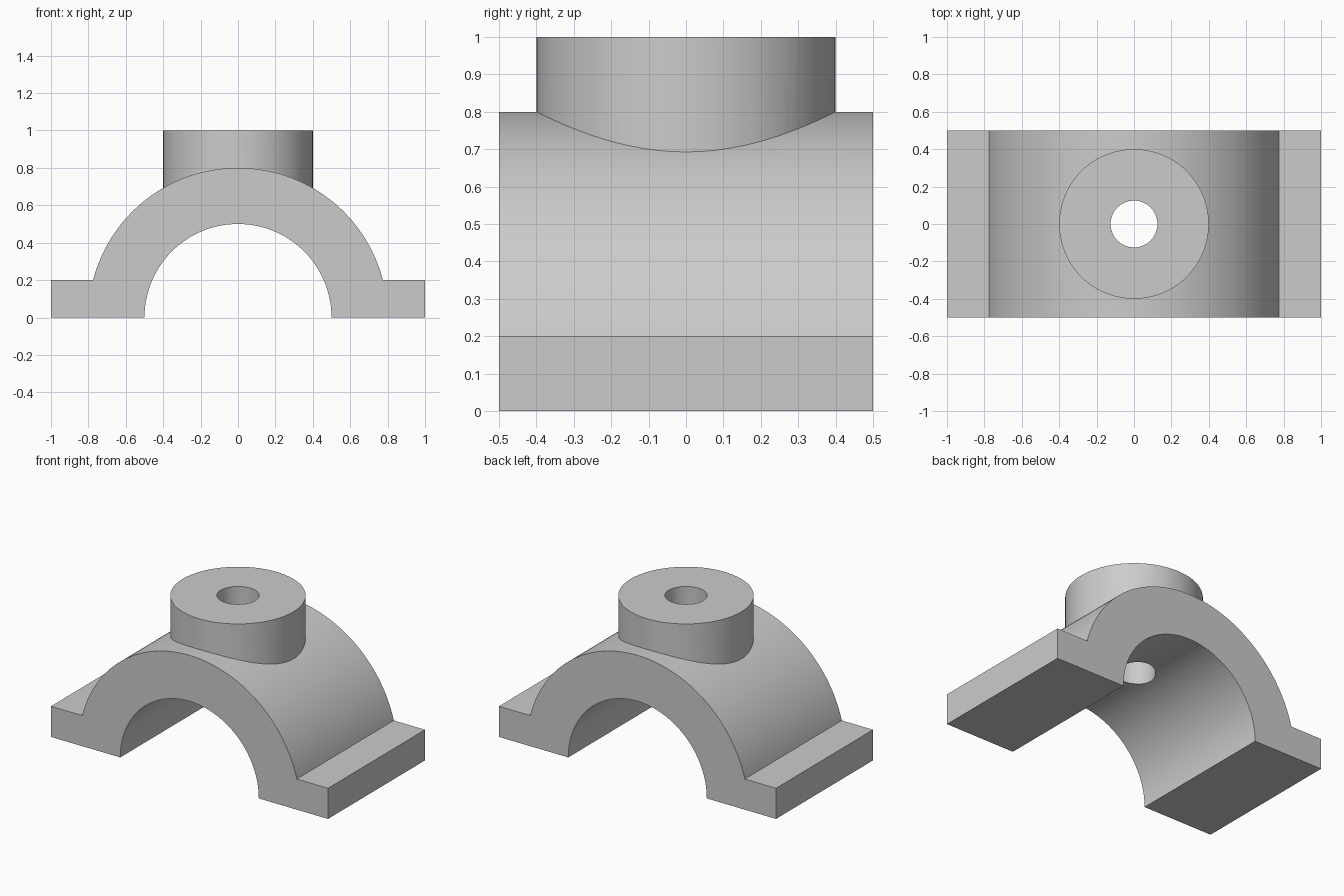
import bpy
import bmesh
from math import cos, sin, asin, pi

if "Cube" in bpy.data.objects:
    bpy.data.objects.remove(bpy.data.objects["Cube"])

OUTER, INNER, FOOT = 0.8, 0.5, 0.2
SEGMENTS = 96

grey = bpy.data.materials.new("plain grey")
grey.use_nodes = True
colour = (0.6, 0.6, 0.6, 1)
grey.diffuse_color = colour
grey.node_tree.nodes["Principled BSDF"].inputs["Base Color"].default_value = colour


def finish(name, bm):
    bmesh.ops.recalc_face_normals(bm, faces=bm.faces)
    mesh = bpy.data.meshes.new(name)
    bm.to_mesh(mesh)
    bm.free()
    mesh.materials.append(grey)
    obj = bpy.data.objects.new(name, mesh)
    bpy.context.collection.objects.link(obj)
    return obj


def arc(radius, start, end, steps):
    angles = [start + (end - start) * i / steps for i in range(steps + 1)]
    return [(radius * cos(a), radius * sin(a)) for a in angles]


def extrude_profile(name, points, depth):
    bm = bmesh.new()
    face = bm.faces.new([bm.verts.new((x, -depth / 2, z)) for x, z in points])
    result = bmesh.ops.extrude_face_region(bm, geom=[face], use_keep_orig=True)
    verts = [v for v in result["geom"] if isinstance(v, bmesh.types.BMVert)]
    bmesh.ops.translate(bm, verts=verts, vec=(0, depth, 0))
    return finish(name, bm)


def cylinder(name, radius, bottom, top):
    bm = bmesh.new()
    bmesh.ops.create_cone(bm, cap_ends=True, segments=SEGMENTS,
                          radius1=radius, radius2=radius, depth=top - bottom)
    bmesh.ops.translate(bm, verts=bm.verts, vec=(0, 0, (bottom + top) / 2))
    return finish(name, bm)


def combine(target, tool, operation):
    mod = target.modifiers.new(tool.name, "BOOLEAN")
    mod.operation, mod.solver, mod.object = operation, "EXACT", tool
    bpy.context.view_layer.objects.active = target
    bpy.ops.object.modifier_apply(modifier=mod.name)
    bpy.data.objects.remove(tool)


# Arched saddle with a flat foot on each side
shoulder = asin(FOOT / OUTER)
profile = [(1, 0), (1, FOOT)]
profile += arc(OUTER, shoulder, pi - shoulder, SEGMENTS)
profile += [(-1, FOOT), (-1, 0)]
profile += arc(INNER, pi, 0, SEGMENTS)
saddle = extrude_profile("saddle_bracket", profile, 1)

# Round boss on the crown, then the hole bored through it
combine(saddle, cylinder("boss", 0.4, 0.6, 1), "UNION")
combine(saddle, cylinder("bore", 0.125, 0.3, 1.2), "DIFFERENCE")

# Smooth curved walls with crisp edges
bpy.ops.object.select_all(action="DESELECT")
saddle.select_set(True)
bpy.context.view_layer.objects.active = saddle
bpy.ops.object.shade_smooth_by_angle(angle=pi / 9)
